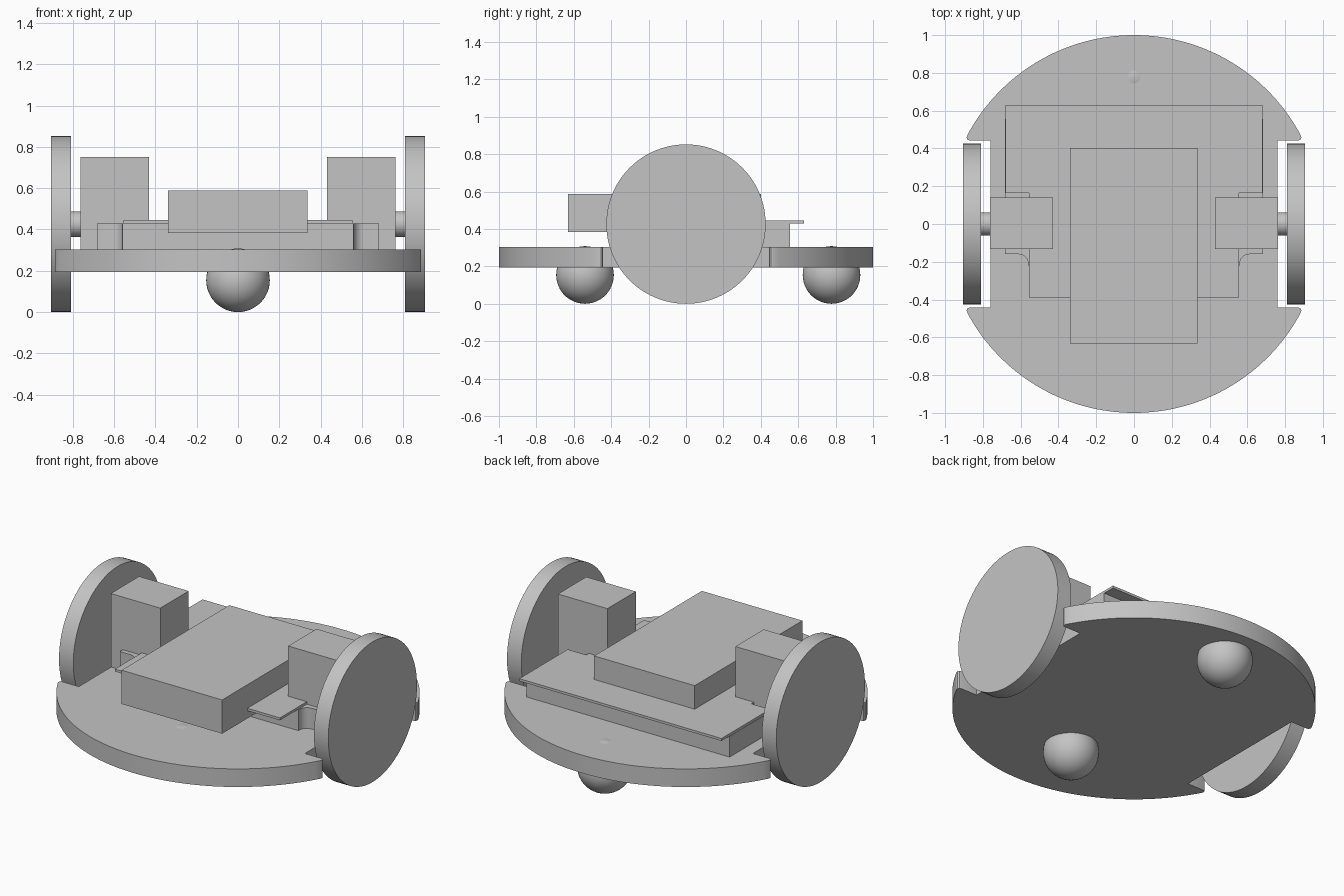
import bpy, bmesh
from math import radians, sin, cos, pi

cube = bpy.data.objects.get("Cube")
if cube:
    bpy.data.objects.remove(cube, do_unlink=True)

# Single plain grey finish
grey = bpy.data.materials.new("plain_grey")
grey.use_nodes = True
colour = (0.55, 0.55, 0.55, 1)
grey.diffuse_color = colour
grey.node_tree.nodes["Principled BSDF"].inputs["Base Color"].default_value = colour


def finish(obj, name, smooth=False):
    obj.name = name
    obj.data.materials.append(grey)
    if smooth:
        bpy.ops.object.select_all(action='DESELECT')
        obj.select_set(True)
        bpy.context.view_layer.objects.active = obj
        bpy.ops.object.shade_smooth_by_angle(angle=radians(30))
    return obj


def box(name, lo, hi):
    centre = [(a + b) / 2 for a, b in zip(lo, hi)]
    bpy.ops.mesh.primitive_cube_add(size=1, location=centre)
    obj = bpy.context.object
    for v in obj.data.vertices:
        for i in range(3):
            v.co[i] *= hi[i] - lo[i]
    return finish(obj, name)


def slab(name, outline, z0, z1, smooth=False):
    """Extrude a flat outline from z0 up to z1."""
    bm = bmesh.new()
    face = bm.faces.new([bm.verts.new((x, y, z0)) for x, y in outline])
    top = bmesh.ops.extrude_face_region(bm, geom=[face])["geom"]
    bmesh.ops.translate(bm, vec=(0, 0, z1 - z0),
                        verts=[g for g in top if isinstance(g, bmesh.types.BMVert)])
    bmesh.ops.recalc_face_normals(bm, faces=bm.faces)
    mesh = bpy.data.meshes.new(name)
    bm.to_mesh(mesh)
    bm.free()
    obj = bpy.data.objects.new(name, mesh)
    bpy.context.collection.objects.link(obj)
    return finish(obj, name, smooth)


def mirrored(half):
    """Close an outline given as its +x half."""
    return half + [(-x, y) for x, y in reversed(half)]


def axle_cylinder(name, x, width, radius, segments):
    bpy.ops.mesh.primitive_cylinder_add(vertices=segments, radius=radius, depth=width,
                                        location=(x, 0, 0.426), rotation=(0, pi / 2, 0))
    return finish(bpy.context.object, name, True)


# Round base plate with a wheel notch on each side
steps = 64
a0 = radians(27.8)
tip = [(0.886, 0.455), (0.881, 0.446), (0.872, 0.443), (0.76, 0.443)]
arc = [(cos(a), sin(a)) for a in
       (a0 + (pi - 2 * a0) * i / steps for i in range(steps + 1))]
left_notch = tip + [(x, -y) for x, y in reversed(tip)]
rear = list(reversed(arc))
front = [(x, -y) for x, y in arc]
right_notch = [(-x, -y) for x, y in left_notch]
slab("base_plate", rear + left_notch + front + right_notch, 0.194, 0.304, True)

# Raised mount with stepped, filleted front shoulders
fillet = [(0.61 - 0.05 * sin(t), -0.21 + 0.05 * cos(t))
          for t in (pi / 2 * i / 8 for i in range(9))]
fillet = [(0.56 + 0.05 * (1 - cos(t)), -0.21 + 0.05 * sin(t))
          for t in (pi / 2 * i / 8 for i in range(8, -1, -1))]
mount = [(0.682, 0.555), (0.682, -0.16)] + fillet + [(0.56, -0.22)]
slab("board_mount", mirrored(mount), 0.304, 0.43, True)

# Thin T-shaped board over the mount
board = [(0.68, 0.63), (0.68, 0.165), (0.555, 0.165), (0.555, -0.39)]
slab("circuit_board", mirrored(board), 0.43, 0.445)

# Battery block
box("battery_box", (-0.34, -0.632, 0.383), (0.336, 0.402, 0.588))

# Drive motors, shafts and wheels
for side, s in (("left", 1), ("right", -1)):
    xs = sorted((s * 0.43, s * 0.763))
    box(side + "_motor", (xs[0], -0.132, 0.304), (xs[1], 0.14, 0.75))
    axle_cylinder(side + "_shaft", s * 0.787, 0.05, 0.062, 48)
    axle_cylinder(side + "_wheel", s * 0.857, 0.096, 0.426, 96)

# Ball casters
for name, y in (("front_caster", -0.54), ("rear_caster", 0.778)):
    bpy.ops.mesh.primitive_uv_sphere_add(segments=48, ring_count=24, radius=0.154,
                                         location=(0, y, 0.154))
    finish(bpy.context.object, name, True)
